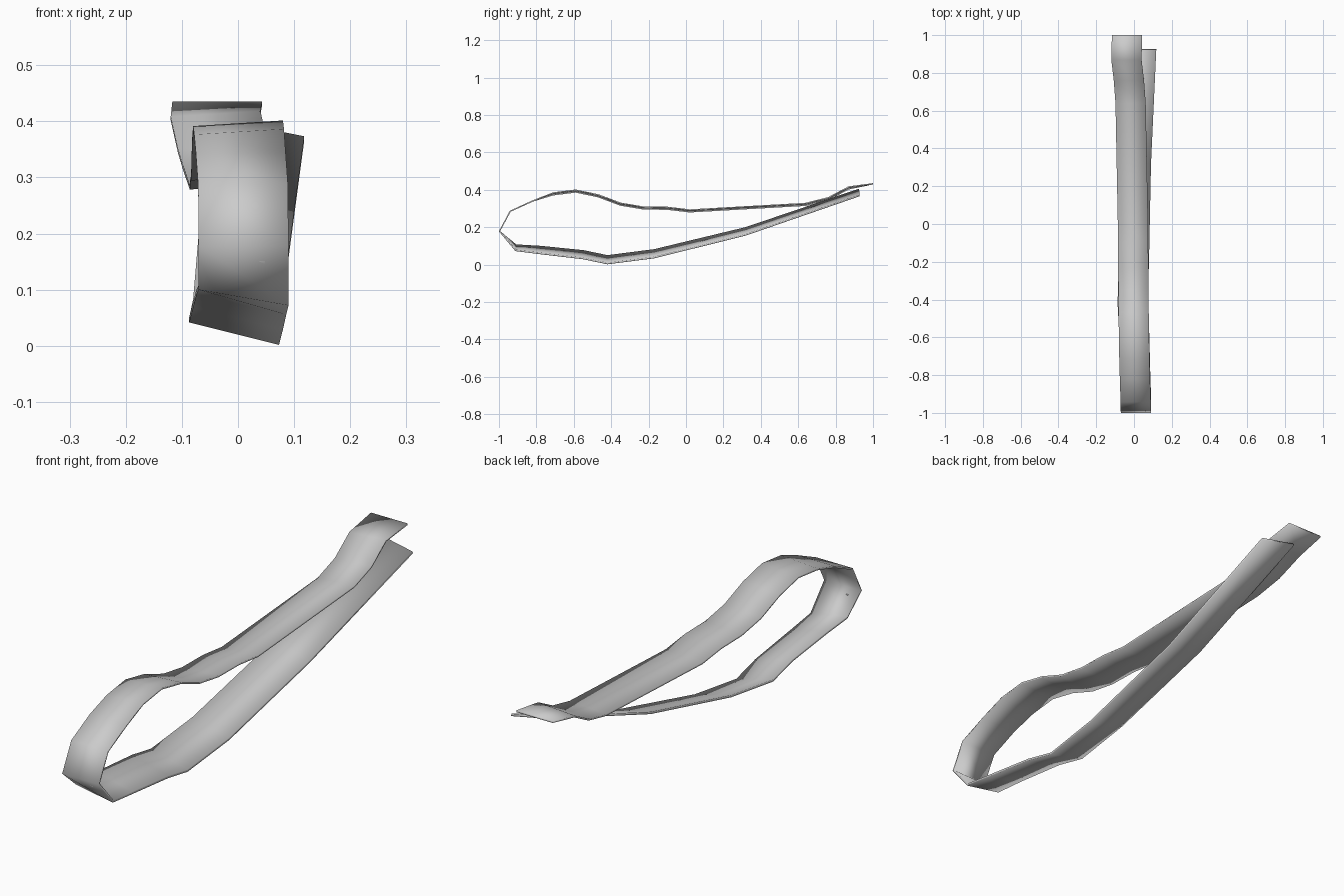
import bpy
from mathutils import Vector

# Remove the default cube only
default_cube = bpy.data.objects.get("Cube")
if default_cube:
    bpy.data.objects.remove(default_cube, do_unlink=True)

HALF_WIDTH = 0.08
UPPER_THICKNESS = 0.007
LOWER_THICKNESS = 0.009

# Single webbing colour
webbing = bpy.data.materials.new("grey_webbing")
webbing.use_nodes = True
grey = (0.6, 0.6, 0.6, 1)
webbing.diffuse_color = grey
webbing.node_tree.nodes["Principled BSDF"].inputs["Base Color"].default_value = grey

# Strap path: y, z, sideways centre, rise from left edge to right edge
upper_path = [
    (1, .432, -.037, 0), (.87, .41, -.04, .01), (.76, .352, -.027, .01),
    (.64, .322, -.018, .01), (.02, .287, -.006, .01), (-.1, .301, -.005, .01),
    (-.23, .303, -.004, .01), (-.35, .323, -.003, .01), (-.47, .368, -.002, .01),
    (-.59, .393, 0, .01), (-.71, .378, .002, .01), (-.82, .34, .005, 0),
    (-.94, .285, .009, 0), (-.997, .178, .01, 0),
]
lower_path = [
    (-.91, .09, .01, -.028), (-.78, .078, .006, -.036), (-.55, .053, 0, -.04),
    (-.42, .026, -.007, -.04), (-.17, .058, 0, -.04), (.32, .178, .01, -.036),
    (.925, .385, .038, -.032),
]
path = upper_path + lower_path
fold = len(upper_path)


def edge_point(station, side):
    """Point across a station; side runs from -1 to 1."""
    y, z, centre, rise = station
    return Vector((centre + side * HALF_WIDTH, y, z + side * rise / 2))


def station_normal(index):
    """Unit direction through the webbing, averaged at each bend."""
    here = Vector(path[index][:2])
    total = Vector((0, 0))
    for other, sign in ((index - 1, 1), (index + 1, -1)):
        if 0 <= other < len(path):
            total += (sign * (here - Vector(path[other][:2]))).normalized()
    total.normalize()
    return Vector((0, total.y, -total.x))


def make_object(name, rings):
    """Skin a row of four-cornered rings and close both ends."""
    verts = [p for ring in rings for p in ring]
    faces = []
    for i in range(len(rings) - 1):
        a, b = i * 4, i * 4 + 4
        for k in range(4):
            n = (k + 1) % 4
            faces.append((a + k, a + n, b + n, b + k))
    last = len(verts) - 4
    faces.append((3, 2, 1, 0))
    faces.append((last, last + 1, last + 2, last + 3))
    mesh = bpy.data.meshes.new(name)
    mesh.from_pydata(verts, [], faces)
    mesh.materials.append(webbing)
    obj = bpy.data.objects.new(name, mesh)
    bpy.context.collection.objects.link(obj)
    # Orient outward and round the shading over the edges
    bpy.ops.object.select_all(action="DESELECT")
    obj.select_set(True)
    bpy.context.view_layer.objects.active = obj
    bpy.ops.object.mode_set(mode="EDIT")
    bpy.ops.mesh.select_all(action="SELECT")
    bpy.ops.mesh.normals_make_consistent(inside=False)
    bpy.ops.object.mode_set(mode="OBJECT")
    bpy.ops.object.shade_smooth()
    return obj


def ring(left, right, offset):
    return [left + offset, right + offset, right - offset, left - offset]


# Long looped strap
rings = []
for i, station in enumerate(path):
    thickness = UPPER_THICKNESS if i < fold else LOWER_THICKNESS
    offset = station_normal(i) * thickness / 2
    rings.append(ring(edge_point(station, -1), edge_point(station, 1), offset))
make_object("looped_strap", rings)

# Flush patch on the front bend, following the warped webbing
top, bottom = path[fold - 1], path[fold]
along = Vector((0, bottom[0] - top[0], bottom[1] - top[1])).normalized()
through = Vector((0, along.z, -along.y)) * 0.0048


def on_bend(side, t):
    return edge_point(top, side).lerp(edge_point(bottom, side), t)


patch_rings = [
    ring(on_bend(-.52, .25), on_bend(.48, .25), through),
    ring(on_bend(-.4, .75), on_bend(.43, .75), through),
]
make_object("front_patch", patch_rings)
